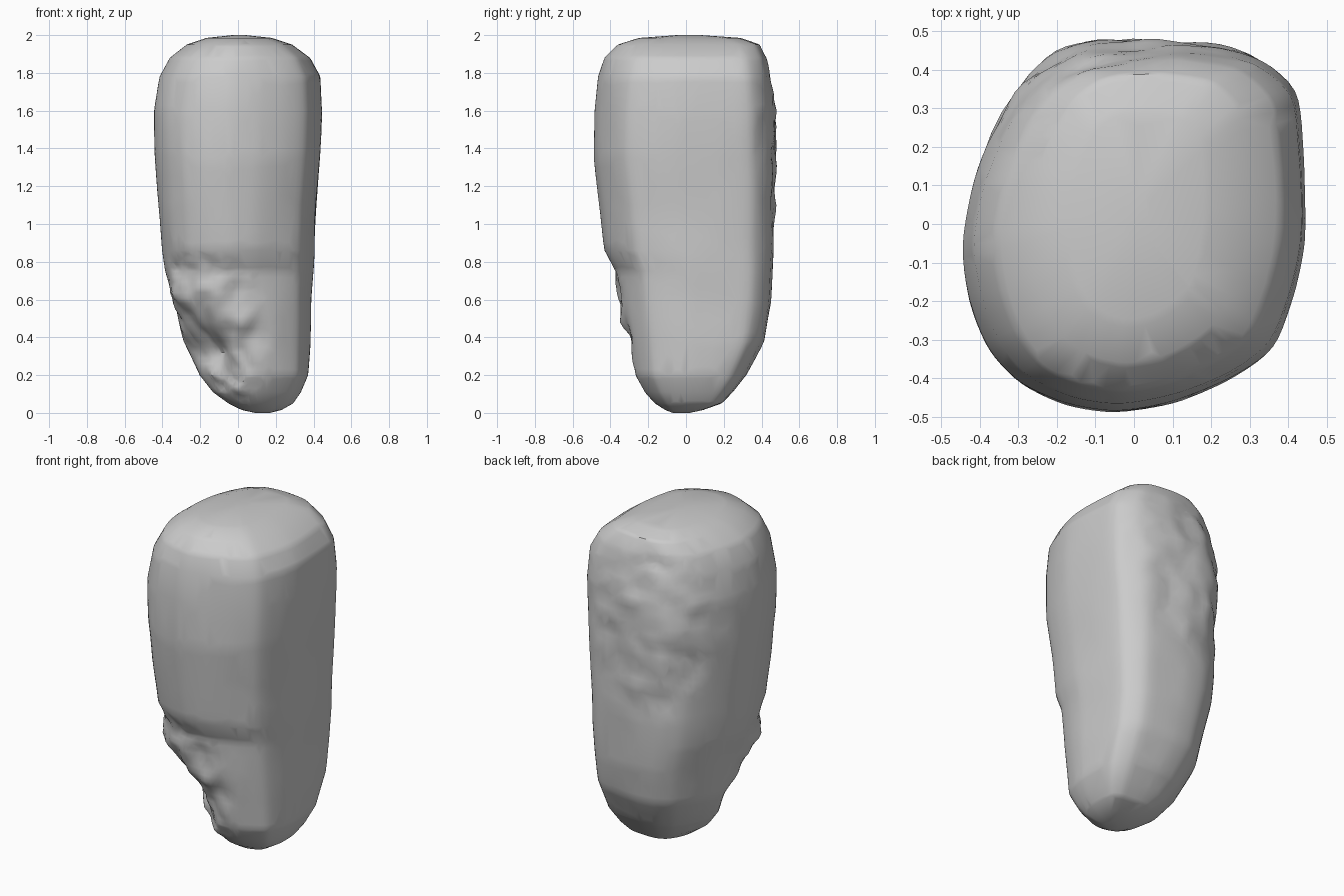
import bpy, bmesh, math
from mathutils import Vector, noise

if "Cube" in bpy.data.objects:
    bpy.data.objects.remove(bpy.data.objects["Cube"])

# Height levels: z, left, right, front, back extents
LEVELS = [
    (0.00, 0.09, 0.17, -0.07, 0.02), (0.015, 0.02, 0.23, -0.11, 0.09),
    (0.05, -0.05, 0.29, -0.165, 0.19), (0.11, -0.135, 0.33, -0.22, 0.25),
    (0.20, -0.21, 0.37, -0.28, 0.32), (0.38, -0.295, 0.385, -0.325, 0.415),
    (0.58, -0.335, 0.39, -0.355, 0.45), (0.75, -0.385, 0.40, -0.375, 0.46),
    (0.86, -0.40, 0.405, -0.43, 0.465), (1.10, -0.42, 0.415, -0.46, 0.475),
    (1.35, -0.44, 0.435, -0.49, 0.475), (1.60, -0.445, 0.445, -0.485, 0.47),
    (1.78, -0.415, 0.435, -0.465, 0.45), (1.88, -0.36, 0.38, -0.43, 0.425),
    (1.95, -0.27, 0.285, -0.36, 0.39), (1.985, -0.17, 0.18, -0.25, 0.29),
    (2.00, -0.03, 0.04, -0.05, 0.08),
]

# Plan outline of the boulder, scaled to the extents of each level
OUTLINE = [
    (1.0, 0.1), (0.99, 0.42), (0.94, 0.74), (0.70, 0.93), (0.35, 0.98),
    (0.0, 1.0), (-0.33, 0.96), (-0.60, 0.82), (-0.80, 0.56), (-0.94, 0.25),
    (-1.0, -0.10), (-0.95, -0.42), (-0.84, -0.67), (-0.66, -0.85),
    (-0.40, -0.96), (-0.10, -1.0), (0.24, -0.95), (0.56, -0.82),
    (0.81, -0.65), (0.93, -0.38), (0.99, -0.12),
]


def spline(a, b, c, d, t):
    """Catmull-Rom blend with softened tangents, for tuples of any length."""
    out = []
    for p, q, r, s in zip(a, b, c, d):
        m0, m1 = (r - p) * 0.4, (s - q) * 0.4
        out.append((2*t**3 - 3*t*t + 1)*q + (t**3 - 2*t*t + t)*m0
                   + (3*t*t - 2*t**3)*r + (t**3 - t*t)*m1)
    return out


def resample(points, steps, closed):
    n, out = len(points), []
    for i in range(n if closed else n - 1):
        at = (lambda k: points[k % n]) if closed else (lambda k: points[max(0, min(n - 1, k))])
        for s in range(steps):
            if closed:
                out.append(spline(at(i-1), at(i), at(i+1), at(i+2), s / steps))
            else:  # straight steps in height with gentle curvature
                t = s / steps
                row = [p + (q - p) * t for p, q in zip(at(i), at(i+1))]
                out.append(row)
    if not closed:
        out.append(list(points[-1]))
    return out


def patch(angle, z, a0, z0, wa, wz):
    """Soft elliptical mask on the side of the boulder."""
    da = (angle - a0 + 180) % 360 - 180
    r = math.hypot(da / wa, (z - z0) / wz)
    return max(0.0, min(1.0, (1.0 - r) * 3.5))


def bump(angle, z, a0, z0, wa, wz):
    da = (angle - a0 + 180) % 360 - 180
    return math.exp(-(da / wa) ** 2 - ((z - z0) / wz) ** 2)


def crags(p, scale):
    """Chipped stone pattern, roughly -1 to 1."""
    q = Vector((p.x, p.y, p.z * 1.3)) * scale
    cell = noise.voronoi(q)[0][0]
    return (cell - 0.4) + 0.7 * noise.noise(q * 0.6) + 0.5 * noise.noise(q * 1.7)


def inset(p, u, v):
    ang = math.degrees(math.atan2(v, u)) % 360
    front = patch(ang, p.z, 238, 0.46, 58, 0.44)      # broken front left foot
    back = patch(ang, p.z, 98, 1.42, 62, 0.55)        # chipped upper back
    d = 0.006 * noise.noise(p * 4)
    d += front * 0.035 * crags(p, 9)
    d += 0.12 * bump(ang, p.z, 228, 0.30, 28, 0.17)
    d -= 0.045 * bump(ang, p.z, 222, 0.63, 22, 0.10)
    d += back * 0.024 * crags(p, 6)
    return d


# Boulder: loft the outline through the levels and chip its sides
ring = resample(OUTLINE, 5, True)
bm = bmesh.new()
rows = []
for z, xl, xr, yf, yb in resample(LEVELS, 6, False):
    cx, cy, hx, hy = (xl + xr) / 2, (yf + yb) / 2, (xr - xl) / 2, (yb - yf) / 2
    fade = min(1.0, hx / 0.3)
    row = []
    for u, v in ring:
        p = Vector((cx + u * hx, cy + v * hy, z))
        out = Vector((u, v, 0)).normalized()
        row.append(bm.verts.new(p - out * inset(p, u, v) * fade))
    rows.append(row)
n = len(ring)
for low, high in zip(rows, rows[1:]):
    for i in range(n):
        j = (i + 1) % n
        bm.faces.new((low[i], low[j], high[j], high[i]))
bm.faces.new(rows[0][::-1])
bm.faces.new(rows[-1])

# Soften the bends between levels
for _ in range(2):
    side = [v for row in rows[1:-1] for v in row]
    bmesh.ops.smooth_vert(bm, verts=side, factor=0.35,
                          use_axis_x=True, use_axis_y=True, use_axis_z=False)
bmesh.ops.recalc_face_normals(bm, faces=bm.faces)

mesh = bpy.data.meshes.new("boulder")
bm.to_mesh(mesh)
bm.free()
boulder = bpy.data.objects.new("boulder", mesh)
bpy.context.collection.objects.link(boulder)

# Irregular facets like hewn stone
facets = boulder.modifiers.new("facets", 'DECIMATE')
facets.ratio = 0.3

bpy.context.view_layer.objects.active = boulder
boulder.select_set(True)
bpy.ops.object.modifier_apply(modifier="facets")
bpy.ops.object.shade_smooth_by_angle(angle=math.radians(35))
